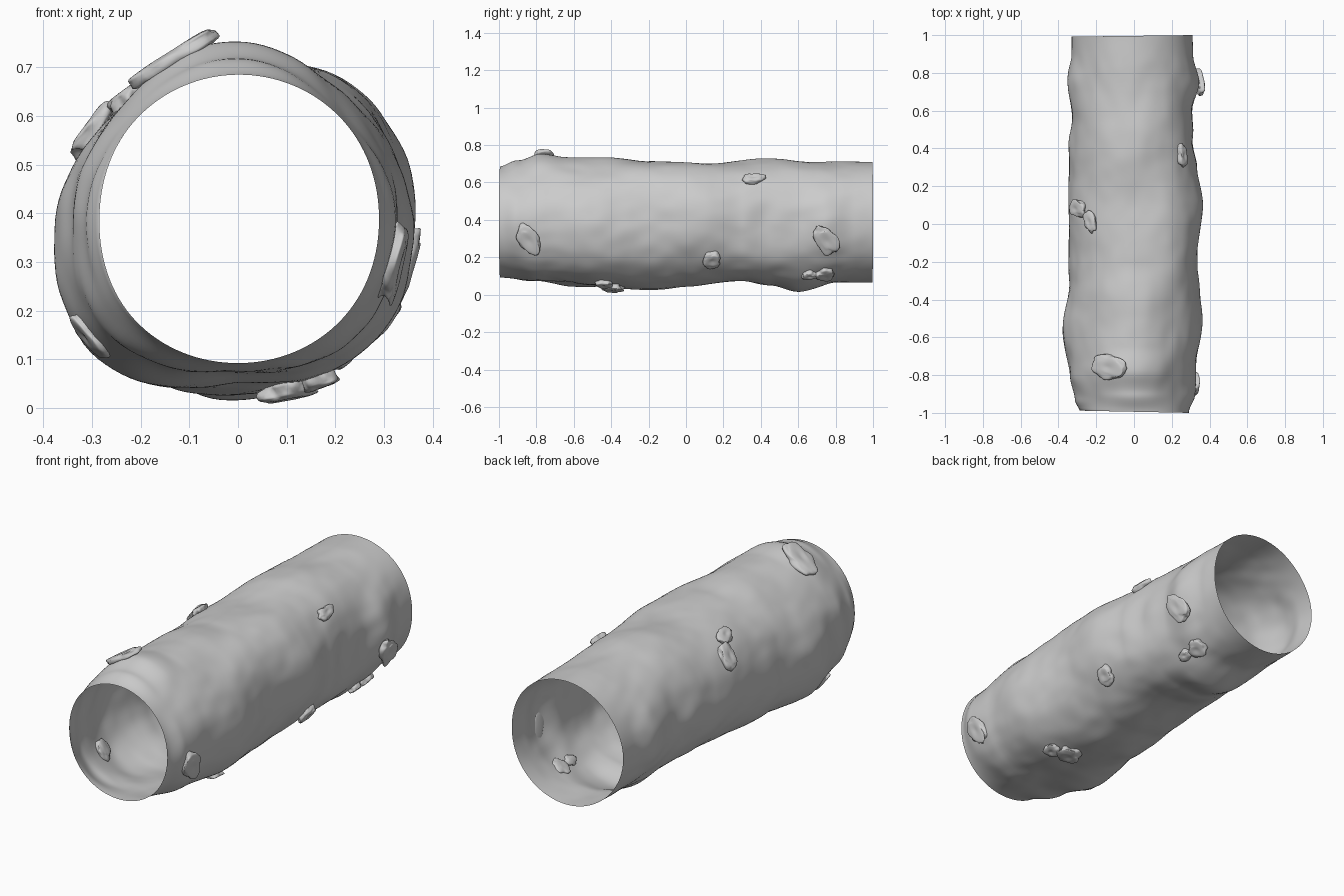
import bpy, bmesh, math
from mathutils import Vector, Matrix, noise

if "Cube" in bpy.data.objects:
    bpy.data.objects.remove(bpy.data.objects["Cube"])

CZ = 0.39  # height of the tube axis

# Outline distances from the axis, as (y, radius), for eight directions round the tube
right = [(-1, .29), (-.9, .325), (-.75, .33), (-.5, .36), (-.2, .335), (.1, .365), (.3, .333), (.45, .31), (.6, .308), (.75, .343), (.9, .315), (1, .31)]
top = [(-1, .295), (-.9, .33), (-.78, .365), (-.65, .345), (-.4, .343), (-.2, .322), (.1, .312), (.45, .337), (.7, .32), (1, .32)]
left = [(-1, .285), (-.93, .313), (-.8, .342), (-.55, .372), (-.3, .342), (.1, .345), (.4, .343), (.55, .33), (.75, .353), (.9, .33), (1, .33)]
bottom = [(-1, .298), (-.8, .315), (-.5, .342), (-.2, .363), (0, .347), (.3, .317), (.45, .34), (.6, .376), (.8, .327), (1, .325)]
up_right = [(-1, .295), (-.6, .335), (0, .363), (.35, .335), (.7, .325), (1, .32)]
up_left = [(-1, .292), (-.75, .334), (-.2, .325), (.05, .333), (.5, .33), (1, .32)]
low_left = [(-1, .298), (-.85, .355), (-.6, .41), (-.3, .375), (.2, .345), (.6, .335), (1, .325)]
low_right = [(-1, .298), (-.75, .345), (-.45, .38), (-.1, .36), (.4, .352), (.7, .345), (1, .32)]
rings = [right, up_right, top, up_left, left, low_left, bottom, low_right]


def cubic(a, b, c, d, t):
    return b + .5 * t * (c - a + t * (2 * a - 5 * b + 4 * c - d + t * (3 * (b - c) + d - a)))


def along(profile, y):
    y = max(-1, min(1, y))
    for (y0, r0), (y1, r1) in zip(profile, profile[1:]):
        if y <= y1:
            t = (y - y0) / (y1 - y0)
            return r0 + (r1 - r0) * t * t * (3 - 2 * t)
    return profile[-1][1]


def surface(ang, y):
    """Point on the lumpy tube wall."""
    s = (ang / (math.pi / 4)) % 8
    i = int(s)
    v = [along(rings[(i + k) % 8], y) for k in (-1, 0, 1, 2)]
    r = cubic(*v, s - i)
    c, sn = math.cos(ang), math.sin(ang)
    p = Vector((c, y * 2.2, sn))
    fade = min(1, (1 - abs(y)) * 6)
    rough = .0045 if sn < 0 else .0025 + .002 * (1 - sn)
    r += fade * (.007 * noise.noise(p * 1.9) + rough * noise.noise(p * 4.5))
    return Vector((r * c, y, CZ + r * sn))


def finish(bm, name):
    bmesh.ops.recalc_face_normals(bm, faces=bm.faces)
    me = bpy.data.meshes.new(name)
    bm.to_mesh(me)
    bm.free()
    for p in me.polygons:
        p.use_smooth = True
    ob = bpy.data.objects.new(name, me)
    bpy.context.collection.objects.link(ob)


# Open, single-walled trunk tube
SEG, ROWS = 128, 160
bm = bmesh.new()
grid = []
for j in range(ROWS + 1):
    y = -1 + 2 * j / ROWS
    row = []
    for i in range(SEG):
        a = 2 * math.pi * i / SEG
        p = surface(a, y)
        if j == 0:  # slightly slanted cut ends
            p.y += .006 - .006 * math.cos(a)
        elif j == ROWS:
            p.y -= .004 - .004 * math.cos(a)
        row.append(bm.verts.new(p))
    grid.append(row)
for j in range(ROWS):
    for i in range(SEG):
        k = (i + 1) % SEG
        bm.faces.new((grid[j][i], grid[j][k], grid[j + 1][k], grid[j + 1][i]))
finish(bm, "hollow_trunk")


def bark_chip(name, x, y, z, width, length, twist, lift=.006, thick=.042):
    """Flat irregular chip; width runs round the tube, length runs along it."""
    ang = math.atan2(z - CZ, x)
    e = .06
    pos = surface(ang, y)
    t_y = (surface(ang, y + e) - surface(ang, y - e)).normalized()
    t_a = (surface(ang + e * 2, y) - surface(ang - e * 2, y)).normalized()
    n = t_a.cross(t_y).normalized()
    if n.dot(Vector((x, 0, z - CZ))) < 0:
        n.negate()
    t_a = (t_a - t_y * t_a.dot(t_y)).normalized()
    frame = Matrix.Rotation(math.radians(twist), 3, n) @ Matrix((t_a, t_y, n)).transposed()
    seed = Vector((x * 31, y * 17, z * 23))
    bm = bmesh.new()
    bmesh.ops.create_icosphere(bm, subdivisions=4, radius=1)
    for v in bm.verts:
        d = v.co.copy()
        k = 1 + .38 * noise.noise(d * 1.3 + seed) + .08 * noise.noise(d * 3 + seed)
        h = math.copysign(abs(d.z) ** .55, d.z)
        dish = -.3 * max(0, h) * math.exp(-6 * (d.x ** 2 + d.y ** 2))
        q = Vector((d.x * k * width / 2, d.y * k * length / 2, (h + dish) * thick / 2 * (.8 + .2 * k)))
        v.co = pos + n * lift + frame @ q
    finish(bm, name)


# Chips scattered over the trunk: position, width, length, twist, lift
chips = [
    (.33, -.84, .29, .18, .115, 30), (.35, .75, .29, .18, .11, 30, .014),
    (.31, .14, .18, .10, .10, 0), (.25, .36, .615, .06, .115, 8),
    (.21, .74, .105, .095, .10, 10), (.22, .66, .10, .055, .08, 0),
    (.105, -.39, .02, .115, .12, 0, .012), (.175, -.44, .05, .07, .09, 20),
    (-.13, -.76, .715, .195, .12, -8, 0), (-.31, .08, .575, .135, .085, -10, .01),
    (-.245, .01, .65, .07, .11, 15), (-.31, -.69, .15, .11, .09, 0, -.008),
]
for i, c in enumerate(chips):
    bark_chip(f"bark_chip_{i + 1}", *c)
